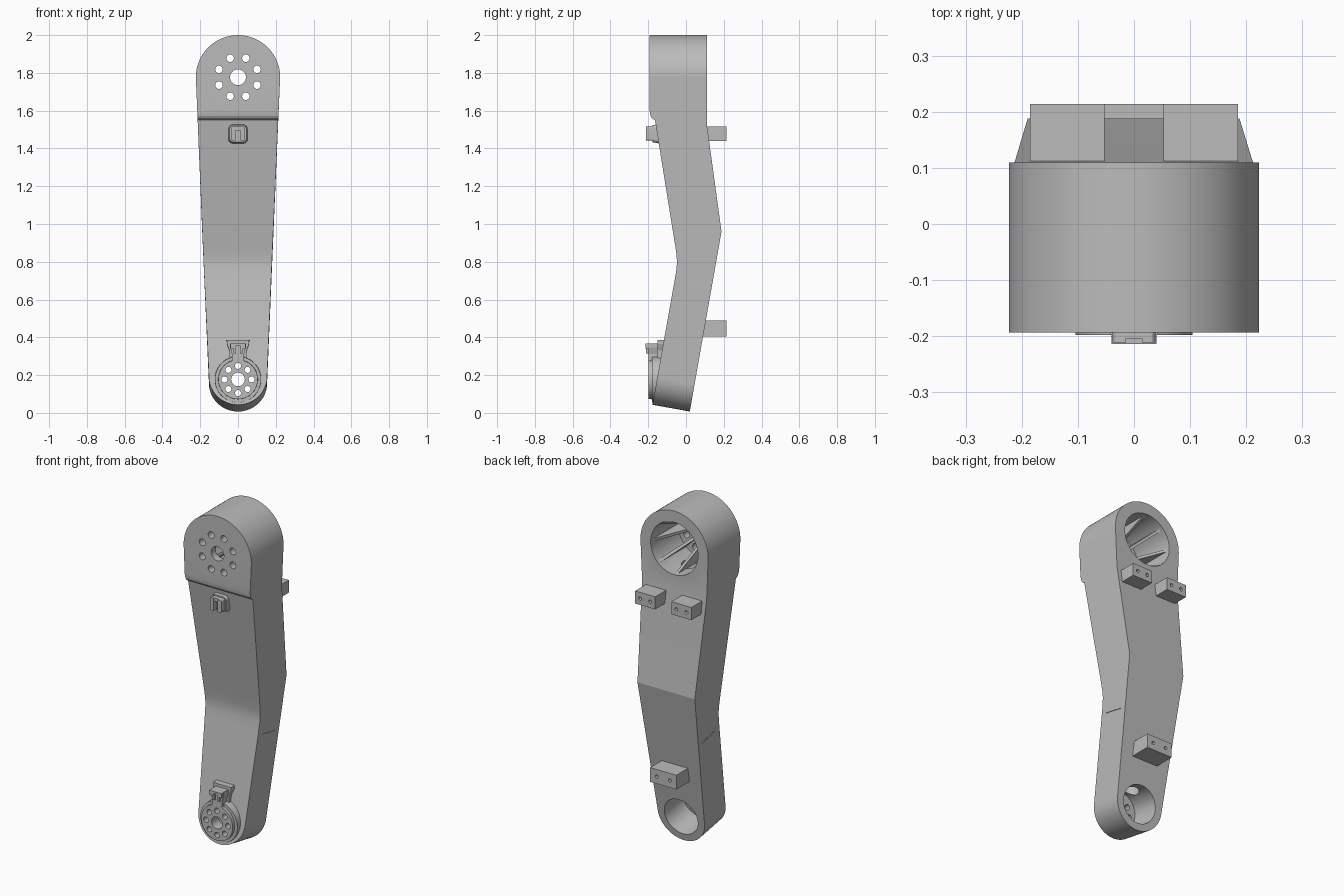
import bpy, bmesh, math
from mathutils import Vector, Matrix

if "Cube" in bpy.data.objects:
    bpy.data.objects.remove(bpy.data.objects["Cube"], do_unlink=True)

grey = bpy.data.materials.new("plain grey")
grey.use_nodes = True
grey.diffuse_color = (0.5, 0.5, 0.5, 1)
grey.node_tree.nodes["Principled BSDF"].inputs["Base Color"].default_value = (0.5, 0.5, 0.5, 1)

TOP_Z, TOP_R = 1.777, 0.223
LOW_Z, LOW_R = 0.165, 0.154
LEAN = 0.18                      # slope of the lower end
BOSS_Z = 0.177


def add_object(name, bm):
    bmesh.ops.recalc_face_normals(bm, faces=bm.faces)
    mesh = bpy.data.meshes.new(name)
    bm.to_mesh(mesh)
    bm.free()
    mesh.materials.append(grey)
    obj = bpy.data.objects.new(name, mesh)
    bpy.context.collection.objects.link(obj)
    return obj


def loft(name, loops):
    """Closed solid through matching loops of points."""
    bm = bmesh.new()
    rows = [[bm.verts.new(p) for p in loop] for loop in loops]
    n = len(rows[0])
    bm.faces.new(rows[0])
    bm.faces.new(rows[-1][::-1])
    for a, b in zip(rows, rows[1:]):
        for i in range(n):
            j = (i + 1) % n
            bm.faces.new((a[i], a[j], b[j], b[i]))
    return add_object(name, bm)


def plate(name, outline, y0, y1, grow=0.0):
    """Extrude an x-z outline along y; grow widens the y1 end."""
    cx = sum(p[0] for p in outline) / len(outline)
    cz = sum(p[1] for p in outline) / len(outline)
    far = [(cx + (x - cx) * (1 + grow), y1, cz + (z - cz) * (1 + grow)) for x, z in outline]
    return loft(name, [[(x, y0, z) for x, z in outline], far])


def box(name, x0, x1, y0, y1, z0, z1):
    return plate(name, [(x0, z0), (x1, z0), (x1, z1), (x0, z1)], y0, y1)


def rod(name, start, end, r0, r1=None, sides=32):
    start, end = Vector(start), Vector(end)
    axis = end - start
    bm = bmesh.new()
    turn = Matrix.Translation((start + end) / 2) @ axis.to_track_quat('Z', 'Y').to_matrix().to_4x4()
    bmesh.ops.create_cone(bm, cap_ends=True, segments=sides, radius1=r0,
                          radius2=r0 if r1 is None else r1, depth=axis.length, matrix=turn)
    return add_object(name, bm)


def combine(target, tool, operation):
    mod = target.modifiers.new("combine", 'BOOLEAN')
    mod.operation, mod.solver, mod.object = operation, 'EXACT', tool
    bpy.context.view_layer.objects.active = target
    bpy.ops.object.modifier_apply(modifier=mod.name)
    bpy.data.objects.remove(tool, do_unlink=True)


def arc(cz, r, a0, a1, n):
    angles = [math.radians(a0 + (a1 - a0) * i / n) for i in range(n + 1)]
    return [(r * math.cos(a), cz + r * math.sin(a)) for a in angles]


def finish(obj):
    bpy.ops.object.select_all(action='DESELECT')
    obj.select_set(True)
    bpy.context.view_layer.objects.active = obj
    bpy.ops.object.shade_smooth_by_angle(angle=math.radians(13))
    obj.modifiers.new("normals", 'WEIGHTED_NORMAL').keep_sharp = True


# Bent side profile, extruded across the width
side = [(-0.193, 2.1), (-0.193, 1.6), (-0.187, 1.572), (-0.18, 1.56), (-0.164, 1.55),
        (-0.058, 0.89), (-0.05, 0.835), (-0.048, 0.8), (-0.05, 0.765), (-0.058, 0.715),
        (-0.194, -0.05), (0.01, -0.05), (0.188, 0.96), (0.11, 1.53), (0.11, 2.1)]
arm = loft("arm_body", [[(x, y, z) for y, z in side] for x in (-0.4, 0.4)])

# Tapered outline with round ends, the lower end leaning with the bend
upper = arc(TOP_Z, TOP_R, 0, 180, 48)
lower = arc(LOW_Z, LOW_R, 180, 360, 48)
combine(arm, loft("outline", [[(x, y, z) for x, z in upper] + [(x, y, z - LEAN * y) for x, z in lower]
                              for y in (-0.4, 0.4)]), 'INTERSECT')

# Round recesses in the back and the cable channel joining them
combine(arm, rod("upper_recess", (0, -0.15, TOP_Z), (0, 0.3, TOP_Z), 0.156, sides=64), 'DIFFERENCE')
combine(arm, rod("lower_recess", (0, -0.125, LOW_Z + 0.125 * LEAN),
                 (0, 0.2, LOW_Z - 0.2 * LEAN), 0.11, sides=64), 'DIFFERENCE')
bend = (0, 0.07, 0.89)
combine(arm, rod("upper_channel", (0, -0.06, 1.72), bend, 0.05), 'DIFFERENCE')
combine(arm, rod("lower_channel", (0, -0.045, 0.22), bend, 0.05), 'DIFFERENCE')

# Flange disc with its neck at the lower front
combine(arm, rod("flange_foot", (0, -0.12, BOSS_Z), (0, -0.18, BOSS_Z), 0.124, 0.122, 64), 'UNION')
combine(arm, rod("flange_disc", (0, -0.12, BOSS_Z), (0, -0.198, BOSS_Z), 0.108, 0.104, 64), 'UNION')
neck = [(-0.045, 0.25), (0.045, 0.25), (0.045, 0.33), (0.058, 0.365),
        (0.058, 0.385), (-0.058, 0.385), (-0.058, 0.365), (-0.045, 0.33)]
combine(arm, plate("neck_foot", neck, -0.15, -0.09, 0.05), 'UNION')
combine(arm, plate("neck", [(x * 0.72, z - 0.018) for x, z in neck], -0.198, -0.09), 'UNION')
combine(arm, rod("lower_recess_clear", (0, -0.125, LOW_Z + 0.125 * LEAN),
                 (0, 0.2, LOW_Z - 0.2 * LEAN), 0.11, sides=64), 'DIFFERENCE')

# Bolt circles at both ends
for z, centre_r, ring, hole_r, offset in ((TOP_Z, 0.042, 0.109, 0.02, 22.5),
                                          (BOSS_Z, 0.036, 0.072, 0.016, 0)):
    combine(arm, rod("centre_hole", (0, -0.3, z), (0, -0.06, z), centre_r), 'DIFFERENCE')
    for k in range(8):
        a = math.radians(offset + 45 * k)
        x, hz = ring * math.cos(a), z + ring * math.sin(a)
        combine(arm, rod("bolt_hole", (x, -0.3, hz), (x, -0.08, hz), hole_r, sides=20), 'DIFFERENCE')

# Thin slit on each flank
for s in (-1, 1):
    x0, x1 = s * 0.172, s * 0.25
    slit = [(-0.02, 0.685), (0.1, 0.66), (0.1, 0.666), (-0.02, 0.691)]
    combine(arm, loft("slit", [[(x, y, z) for y, z in slit] for x in (x0, x1)]), 'DIFFERENCE')
finish(arm)

# Triangular gussets inside the upper recess
for k in range(8):
    turn = Matrix.Translation((0, 0, TOP_Z)) @ Matrix.Rotation(math.radians(45 * k), 4, 'Y')
    tri = [(0.06, -0.152), (0.158, -0.152), (0.158, 0.09)]
    finish(loft(f"gusset_{k + 1}", [[turn @ Vector((x, y, z)) for x, y in tri]
                                    for z in (-0.008, 0.008)]))

# Mounting blocks on the back, each with two screw holes
for name, x0, x1, z0, z1, y0 in (("right_mount_block", -0.185, -0.053, 1.44, 1.515, 0.1),
                                 ("left_mount_block", 0.053, 0.185, 1.44, 1.515, 0.1),
                                 ("lower_mount_block", -0.086, 0.086, 0.405, 0.49, 0.07)):
    block = box(name, x0, x1, y0, 0.214, z0, z1)
    for t in (0.25, 0.75):
        x, z = x0 + (x1 - x0) * t, (z0 + z1) / 2
        combine(block, rod("screw_hole", (x, 0.15, z), (x, 0.3, z), 0.01, sides=16), 'DIFFERENCE')
    finish(block)


# Cable clips on the front
def rounded(w, cz, h, r):
    pts = []
    for i, (sx, sz) in enumerate(((1, 1), (-1, 1), (-1, -1), (1, -1))):
        for j in range(5):
            a = math.radians(90 * i + 22.5 * j)
            pts.append((sx * (w - r) + r * math.cos(a), cz + sz * (h - r) + r * math.sin(a)))
    return pts


finish(plate("upper_clip_foot", rounded(0.045, 1.478, 0.045, 0.02), -0.178, -0.13, 0.2))
clip = plate("upper_clip", rounded(0.038, 1.478, 0.037, 0.01), -0.211, -0.13)
combine(clip, box("clip_slot", -0.014, 0.014, -0.3, -0.175, 1.4, 1.495), 'DIFFERENCE')
combine(clip, box("clip_step", -0.014, 0.014, -0.3, -0.204, 1.4, 1.6), 'DIFFERENCE')
finish(clip)
hook = box("lower_clip", -0.04, 0.04, -0.214, -0.12, 0.342, 0.368)
combine(hook, box("hook_slot", -0.011, 0.011, -0.3, -0.18, 0.3, 0.356), 'DIFFERENCE')
finish(hook)
for name, s in (("right_prong", -1), ("left_prong", 1)):
    x0, x1 = sorted((s * 0.011, s * 0.024))
    finish(box(name, x0, x1, -0.212, -0.15, 0.315, 0.345))
